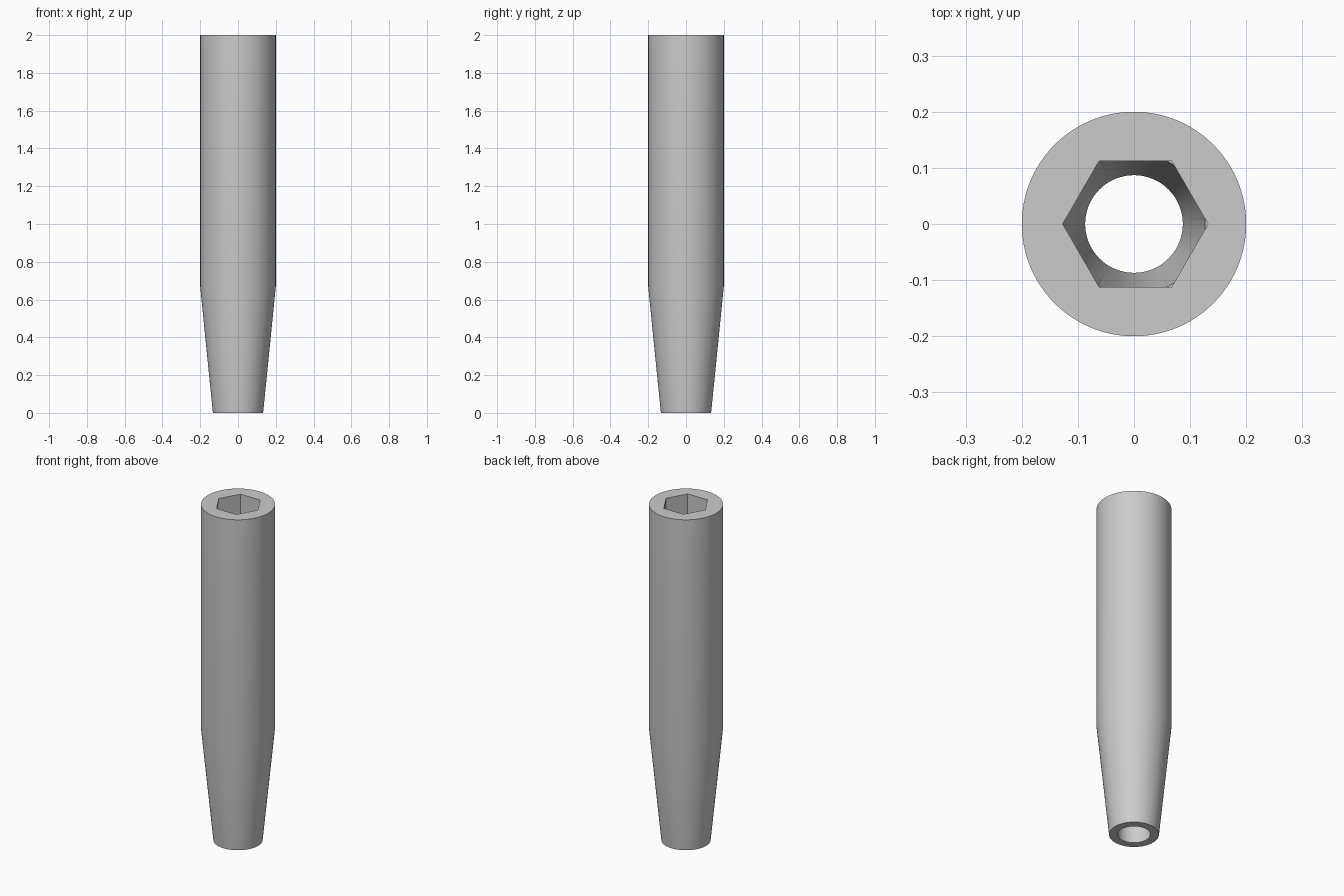
import bpy
import bmesh
import math

if "Cube" in bpy.data.objects:
    bpy.data.objects.remove(bpy.data.objects["Cube"])

SHOULDER = 0.667


def lathe(name, profile, sides, offset_x=0.0):
    """Closed solid made of stacked rings, given as (radius, height)."""
    bm = bmesh.new()
    rings = []
    for radius, z in profile:
        angles = [math.tau * i / sides for i in range(sides)]
        rings.append([bm.verts.new((offset_x + radius * math.cos(a),
                                    radius * math.sin(a), z)) for a in angles])
    for low, high in zip(rings, rings[1:]):
        for i in range(sides):
            j = (i + 1) % sides
            bm.faces.new((low[i], low[j], high[j], high[i]))
    bm.faces.new(reversed(rings[0]))
    bm.faces.new(rings[-1])
    mesh = bpy.data.meshes.new(name)
    bm.to_mesh(mesh)
    bm.free()
    obj = bpy.data.objects.new(name, mesh)
    bpy.context.collection.objects.link(obj)
    return obj


def cut(target, cutter):
    """Subtract the cutter from the target, then discard it."""
    cutter.hide_render = True
    mod = target.modifiers.new("cut", "BOOLEAN")
    mod.operation = "DIFFERENCE"
    mod.solver = "EXACT"
    mod.object = cutter
    bpy.context.view_layer.objects.active = target
    bpy.ops.object.modifier_apply(modifier=mod.name)
    bpy.data.objects.remove(cutter)


# Sleeve: straight barrel with a tapered lower end
sleeve = lathe("sleeve", [(0.133, 0), (0.2, SHOULDER), (0.2, 2)], 96)

# Tapered round bore through the lower end
cut(sleeve, lathe("bore_cutter", [(0.081, -0.1), (0.127, SHOULDER)], 96))

# Hexagonal socket through the barrel
cut(sleeve, lathe("socket_cutter", [(0.1295, 0.66), (0.1295, 2.1)], 6, 0.0025))

# Plain grey finish
grey = bpy.data.materials.new("grey")
grey.use_nodes = True
colour = (0.6, 0.6, 0.6, 1)
grey.diffuse_color = colour
grey.node_tree.nodes["Principled BSDF"].inputs["Base Color"].default_value = colour
sleeve.data.materials.clear()
sleeve.data.materials.append(grey)

# Smooth walls with crisp rims and socket corners
bpy.ops.object.select_all(action="DESELECT")
sleeve.select_set(True)
bpy.context.view_layer.objects.active = sleeve
bpy.ops.object.shade_smooth_by_angle(angle=math.radians(30))
